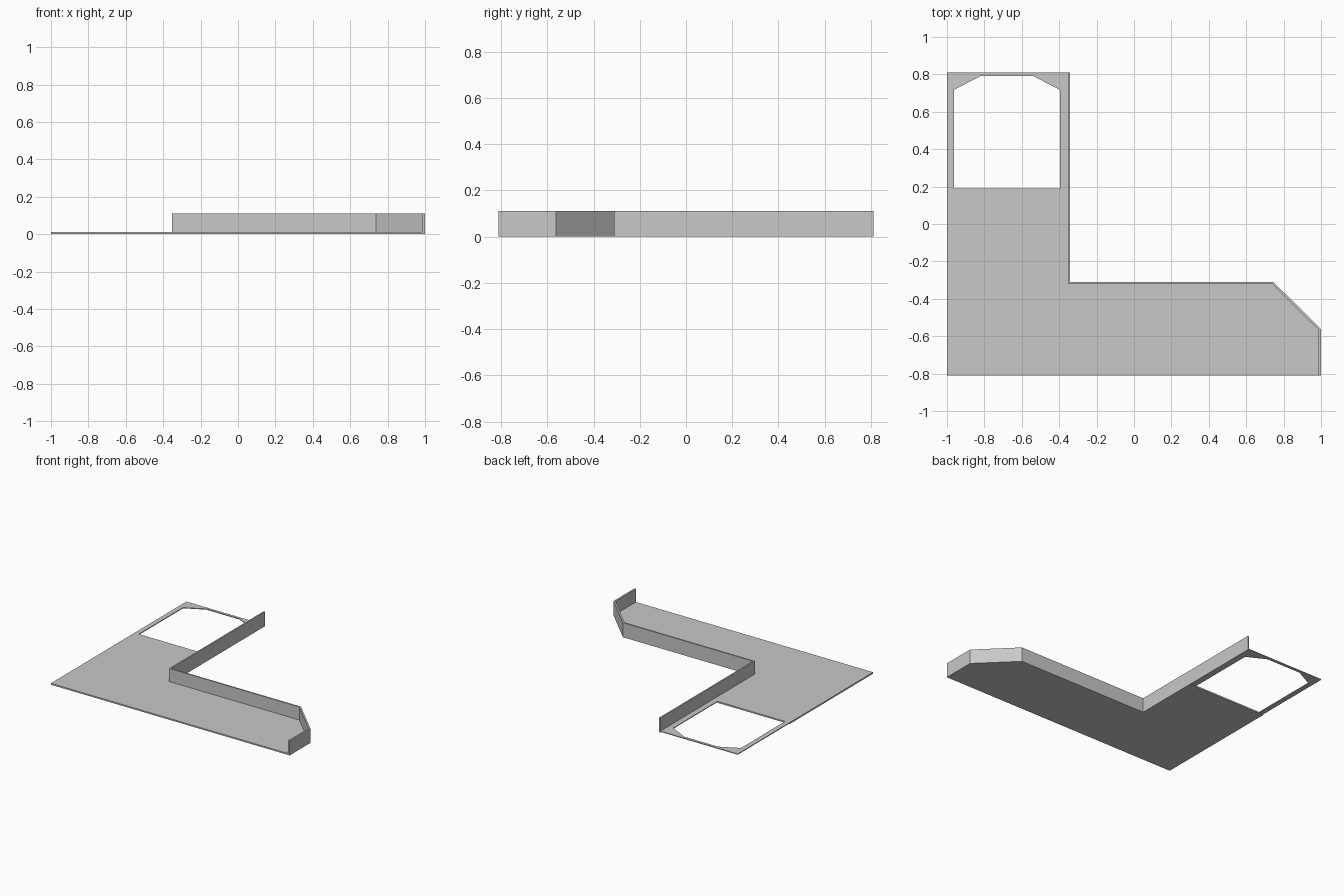
import bpy
import bmesh
from mathutils import Vector

cube = bpy.data.objects.get("Cube")
if cube:
    bpy.data.objects.remove(cube, do_unlink=True)

grey = bpy.data.materials.new("light_grey")
grey.use_nodes = True
colour = (0.58, 0.58, 0.58, 1)
grey.diffuse_color = colour
grey.node_tree.nodes["Principled BSDF"].inputs["Base Color"].default_value = colour


def slab(name, outline, bottom, top):
    """Extrude a flat outline between two heights."""
    bm = bmesh.new()
    face = bm.faces.new([bm.verts.new((x, y, bottom)) for x, y in outline])
    result = bmesh.ops.extrude_face_region(bm, geom=[face])
    moved = [v for v in result["geom"] if isinstance(v, bmesh.types.BMVert)]
    bmesh.ops.translate(bm, verts=moved, vec=Vector((0, 0, top - bottom)))
    bmesh.ops.recalc_face_normals(bm, faces=bm.faces)
    mesh = bpy.data.meshes.new(name)
    bm.to_mesh(mesh)
    bm.free()
    mesh.materials.append(grey)
    obj = bpy.data.objects.new(name, mesh)
    bpy.context.collection.objects.link(obj)
    return obj


FRONT, BACK, SILL = -0.81, 0.81, 0.19
FLOOR_TOP, WALL_TOP = 0.011, 0.11

# Outer and inner lines of the wall, from the back to the front right
outer = [(-0.342, BACK), (-0.342, -0.31), (0.745, -0.31), (1, -0.562), (1, FRONT)]
inner = [(-0.353, BACK), (-0.353, -0.321), (0.739, -0.321), (0.987, -0.567), (0.987, FRONT)]

# Bent wall standing along the inside of the L
slab("bent_wall", outer + inner[::-1], 0, WALL_TOP)

# L-shaped floor, up to the front edge of the opening
slab("floor", [(-1, FRONT), (-1, SILL), (-0.353, SILL)] + inner[1:], 0, FLOOR_TOP)

# Thinner frame around the opening with two clipped corners
opening = [(-0.396, SILL), (-0.396, 0.717), (-0.537, 0.79),
           (-0.822, 0.79), (-0.963, 0.717), (-0.963, SILL)]
slab("opening_frame",
     [(-1, SILL), (-1, BACK), (-0.353, BACK), (-0.353, SILL)] + opening,
     0.005, FLOOR_TOP)
